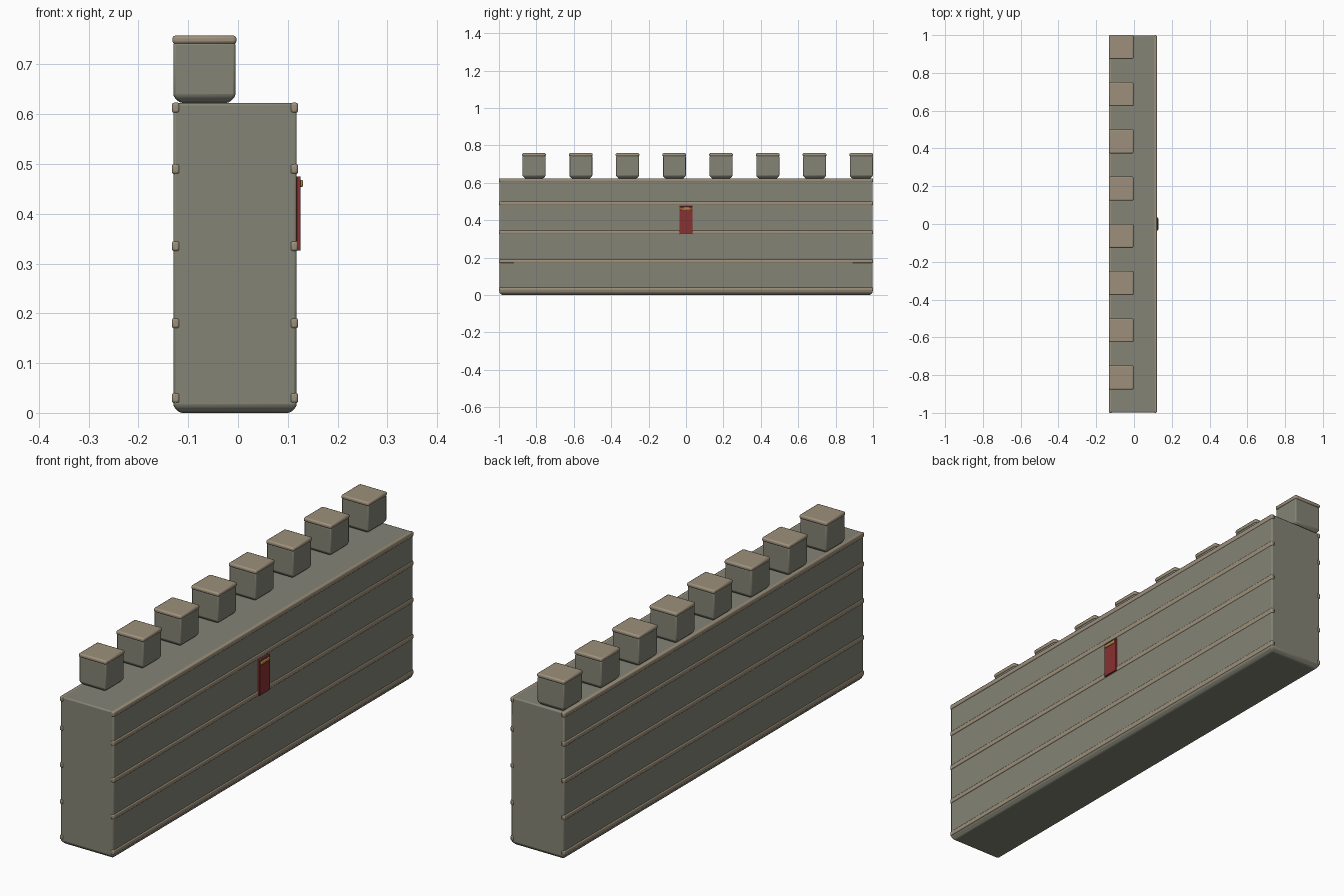
import bpy, bmesh

if "Cube" in bpy.data.objects:
    bpy.data.objects.remove(bpy.data.objects["Cube"])


def material(name, color):
    m = bpy.data.materials.new(name)
    m.diffuse_color = (*color, 1)
    m.use_nodes = True
    m.node_tree.nodes["Principled BSDF"].inputs["Base Color"].default_value = m.diffuse_color
    return m


stone = material("stone", (0.23, 0.23, 0.18))
trim = material("trim", (0.34, 0.28, 0.20))
red = material("red_cloth", (0.25, 0.03, 0.03))
gold = material("gold", (0.45, 0.25, 0.06))


def box(name, x, y, z, mat, bevel, segments=2, foot=0):
    """Rounded box from (min, max) ranges, with an optional chamfer round its foot."""
    bm = bmesh.new()
    bmesh.ops.create_cube(bm, size=1)
    for v in bm.verts:
        for i, (lo, hi) in enumerate((x, y, z)):
            v.co[i] = lo if v.co[i] < 0 else hi
    if foot:
        edges = [e for e in bm.edges if all(v.co.z < z[0] + 1e-5 for v in e.verts)]
        bmesh.ops.bevel(bm, geom=edges, offset=foot, segments=1, affect='EDGES')
    me = bpy.data.meshes.new(name)
    bm.to_mesh(me)
    bm.free()
    me.materials.append(mat)
    ob = bpy.data.objects.new(name, me)
    bpy.context.collection.objects.link(ob)
    mod = ob.modifiers.new("bevel", 'BEVEL')
    mod.width = bevel
    mod.segments = segments
    mod.limit_method = 'ANGLE'
    bpy.context.view_layer.objects.active = ob
    ob.select_set(True)
    bpy.ops.object.shade_smooth_by_angle()
    ob.select_set(False)
    return ob


# Wall body
box("wall_body", (-0.13, 0.118), (-0.998, 0.998), (0, 0.623), stone, 0.005, foot=0.013)

# Horizontal trim courses on both long faces
for i, z in enumerate((0.03, 0.18, 0.335, 0.49, 0.613)):
    for side, x in (("outer", (-0.133, -0.117)), ("inner", (0.105, 0.121))):
        box(f"{side}_course_{i}", x, (-1, 1), (z - 0.0105, z + 0.0105), trim, 0.005)

# Battlements with cap slabs
for i in range(8):
    y = -0.8125 + 0.25 * i
    box(f"merlon_{i}", (-0.13, -0.005), (y - 0.0615, y + 0.0615), (0.623, 0.744),
        stone, 0.005, foot=0.013)
    box(f"merlon_cap_{i}", (-0.132, -0.003), (y - 0.0635, y + 0.0635), (0.741, 0.758),
        trim, 0.006)

# Hanging banner and its rod
box("banner", (0.117, 0.126), (-0.035, 0.035), (0.326, 0.475), red, 0.002)
box("banner_rod", (0.123, 0.131), (-0.03, 0.03), (0.454, 0.468), gold, 0.003)
